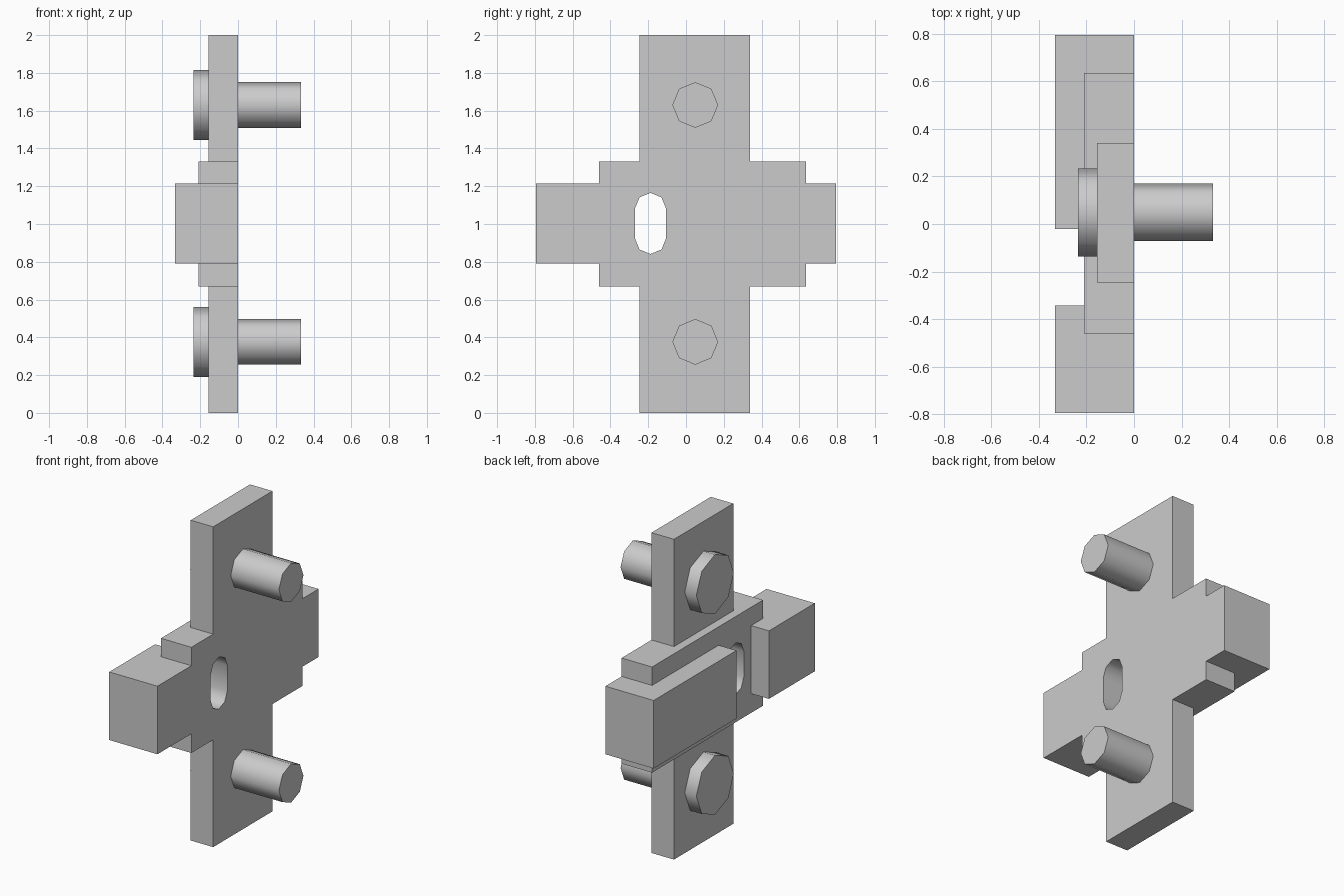
import bpy, bmesh, math
from mathutils import Vector

if "Cube" in bpy.data.objects:
    bpy.data.objects.remove(bpy.data.objects["Cube"])


def prism(name, profile, direction):
    """Extrude a closed 3D outline along a direction into a solid."""
    bm = bmesh.new()
    face = bm.faces.new([bm.verts.new(p) for p in profile])
    ext = bmesh.ops.extrude_face_region(bm, geom=[face], use_keep_orig=True)
    moved = [g for g in ext["geom"] if isinstance(g, bmesh.types.BMVert)]
    bmesh.ops.translate(bm, verts=moved, vec=Vector(direction))
    bmesh.ops.recalc_face_normals(bm, faces=bm.faces)
    mesh = bpy.data.meshes.new(name)
    bm.to_mesh(mesh)
    bm.free()
    obj = bpy.data.objects.new(name, mesh)
    bpy.context.collection.objects.link(obj)
    return obj


def box(name, x0, x1, y0, y1, z0, z1):
    return prism(name, [(x0, y0, z0), (x0, y1, z0), (x0, y1, z1), (x0, y0, z1)],
                 (x1 - x0, 0, 0))


def smooth(obj):
    obj.data.shade_smooth()
    obj.data.set_sharp_from_angle(angle=math.radians(50))


def octagon_rod(name, x0, x1, y, z, r):
    pts = [(x0, y + r * math.cos(i * math.pi / 4), z + r * math.sin(i * math.pi / 4))
           for i in range(8)]
    obj = prism(name, pts, (x1 - x0, 0, 0))
    smooth(obj)
    return obj


# Upper and lower arms of the upright plate
box("lower_arm", -0.155, 0, -0.245, 0.34, 0, 0.67)
box("upper_arm", -0.155, 0, -0.245, 0.34, 1.33, 2)

# Thicker middle plate with an elongated slot
plate = box("middle_plate", -0.21, 0, -0.46, 0.635, 0.67, 1.33)
r, half = 0.082, 0.08
slot_pts = []
for start, zc in ((0, 1.003 + half), (4, 1.003 - half)):
    for i in range(start, start + 5):
        a = i * math.pi / 4
        slot_pts.append((-0.4, -0.188 + r * math.cos(a), zc + r * math.sin(a)))
cutter = prism("slot_cutter", slot_pts, (0.6, 0, 0))
cutter.hide_render = True
mod = plate.modifiers.new("slot", "BOOLEAN")
mod.operation = "DIFFERENCE"
mod.solver = "EXACT"
mod.object = cutter
bpy.context.view_layer.objects.active = plate
bpy.ops.object.modifier_apply(modifier=mod.name)
bpy.data.objects.remove(cutter)
smooth(plate)

# Blocks that hook around both ends of the middle plate
for name, end, step, inner in (("short_block", -0.795, -0.46, -0.343),
                               ("long_block", 0.795, 0.635, -0.022)):
    outline = [(-0.333, end), (0, end), (0, step), (-0.21, step),
               (-0.21, inner), (-0.333, inner)]
    prism(name, [(x, y, 0.79) for x, y in outline], (0, 0, 0.425))

# Bolts: wide head behind the plate, shank in front
for label, z in (("lower", 0.376), ("upper", 1.63)):
    octagon_rod(label + "_bolt_head", -0.235, -0.155, 0.049, z, 0.185)
    octagon_rod(label + "_bolt_shank", 0, 0.333, 0.049, z, 0.121)
